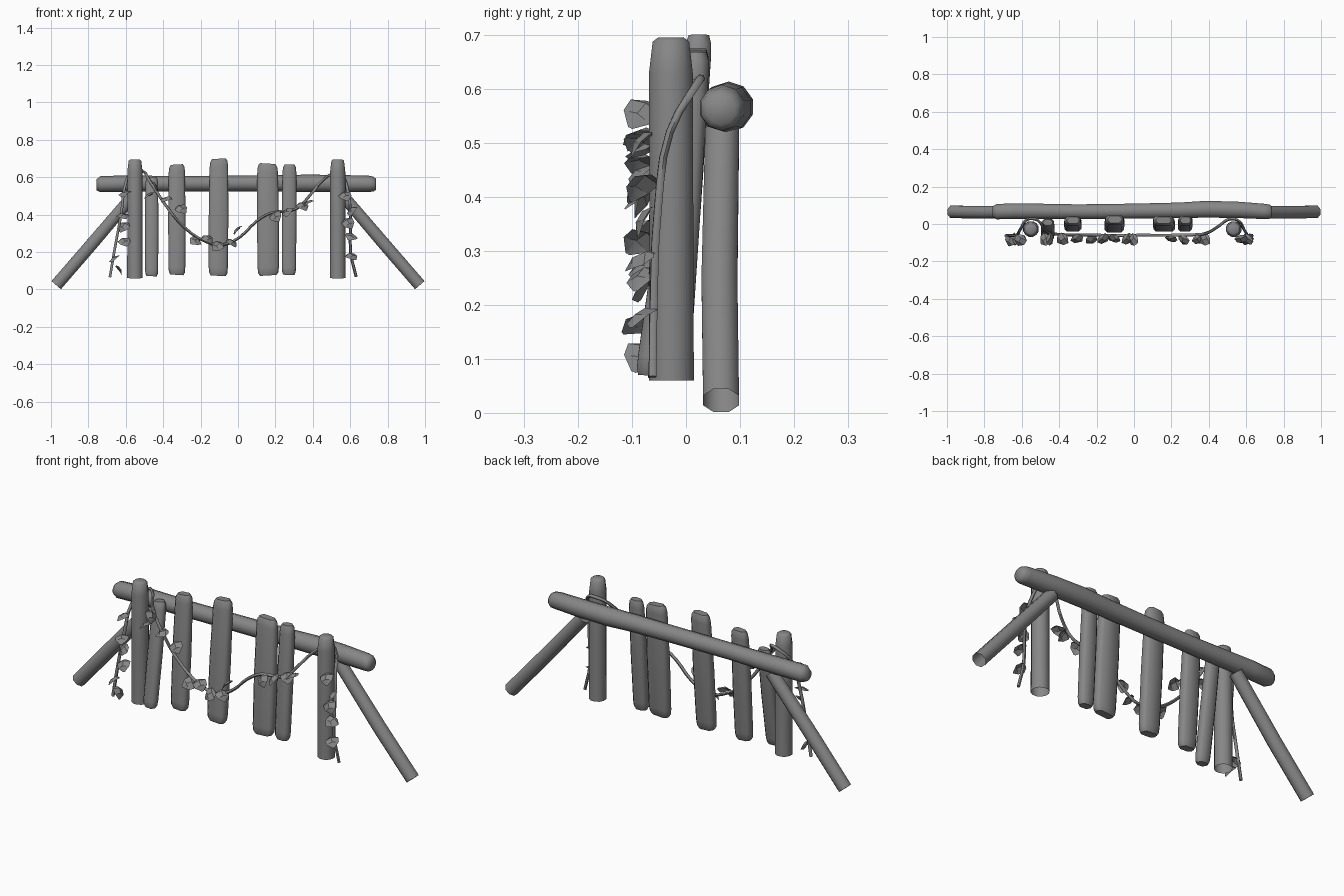
import bpy, bmesh, math, random
from mathutils import Vector, Matrix

if "Cube" in bpy.data.objects:
    bpy.data.objects.remove(bpy.data.objects["Cube"])

random.seed(4)
grey = bpy.data.materials.new("dark_grey")
grey.diffuse_color = (0.24, 0.24, 0.24, 1)
grey.use_nodes = True
grey.node_tree.nodes["Principled BSDF"].inputs["Base Color"].default_value = grey.diffuse_color


def finish(name, bm, angle=40):
    bmesh.ops.recalc_face_normals(bm, faces=bm.faces)
    me = bpy.data.meshes.new(name)
    bm.to_mesh(me)
    bm.free()
    me.materials.append(grey)
    ob = bpy.data.objects.new(name, me)
    bpy.context.collection.objects.link(ob)
    bpy.ops.object.select_all(action='DESELECT')
    ob.select_set(True)
    bpy.context.view_layer.objects.active = ob
    bpy.ops.object.shade_smooth_by_angle(angle=math.radians(angle))
    return ob


def loft(name, rings, angle=50, open_start=False):
    bm = bmesh.new()
    loops = [[bm.verts.new(p) for p in r] for r in rings]
    n = len(loops[0])
    for a, b in zip(loops, loops[1:]):
        for i in range(n):
            bm.faces.new((a[i], a[(i + 1) % n], b[(i + 1) % n], b[i]))
    if not open_start:
        bm.faces.new(loops[0])
    bm.faces.new(loops[-1])
    return finish(name, bm, angle)


def log(name, stations, sides, open_start=False):
    # stations: (centre, radius); rings stand square to the overall axis
    pts = [Vector(c) for c, r in stations]
    q = (pts[-1] - pts[0]).to_track_quat('Z', 'Y')
    rings = []
    for c, (_, r) in zip(pts, stations):
        rings.append([c + q @ Vector((r * math.cos(t), r * math.sin(t), 0))
                      for t in [(i + 0.5) * math.tau / sides for i in range(sides)]])
    return loft(name, rings, 60, open_start)


# top beam, slightly lumpy
log("top_beam", [((-0.757, 0.066, 0.56), 0.029), ((-0.735, 0.066, 0.563), 0.043),
                 ((-0.63, 0.069, 0.565), 0.044), ((-0.3, 0.066, 0.566), 0.041),
                 ((0.0, 0.069, 0.567), 0.042), ((0.25, 0.073, 0.568), 0.044),
                 ((0.38, 0.079, 0.567), 0.047), ((0.55, 0.076, 0.566), 0.046),
                 ((0.7, 0.067, 0.565), 0.043), ((0.725, 0.066, 0.563), 0.040),
                 ((0.739, 0.065, 0.562), 0.028)], 10)

# slanted braces, open at the foot
for side, tag in ((-1, "left"), (1, "right")):
    log("brace_" + tag, [((side * 0.972, 0.065, 0.023), 0.036),
                         ((side * 0.78, 0.062, 0.245), 0.036),
                         ((side * 0.545, 0.067, 0.52), 0.034)], 8, True)

# upright posts, open at the foot
for x, tag in ((-0.551, "left"), (0.533, "right")):
    log("post_" + tag, [((x, -0.027, 0.06), 0.043), ((x, -0.027, 0.35), 0.042),
                        ((x, -0.028, 0.63), 0.042), ((x, -0.028, 0.688), 0.035),
                        ((x, -0.028, 0.696), 0.024)], 12, True)


# leaning planks with chamfered, rounded ends
def plank(name, bottom, top, width, thick, skew):
    b, t = Vector(bottom), Vector(top)
    rings = []
    for f, s in ((0, .78), (.025, .95), (.07, 1), (.5, 1.03), (.93, .97), (.975, .9), (1, .72)):
        c = b.lerp(t, f)
        hw, ht = width / 2 * s, thick / 2 * s
        k = 0.013
        prof = [(-hw + k, -ht), (hw - k, -ht), (hw, -ht + k), (hw, ht - k),
                (hw - k, ht), (-hw + k, ht), (-hw, ht - k), (-hw, -ht + k)]
        rings.append([c + Vector((x, y, skew * x * (1 if f > .5 else -1)))
                      for x, y in prof])
    loft(name, rings)


plank("plank_1", (-0.462, -0.070, 0.071), (-0.461, 0.008, 0.60), 0.070, 0.048, 0.05)
plank("plank_2", (-0.327, -0.018, 0.078), (-0.327, 0.020, 0.668), 0.090, 0.05, 0.06)
plank("plank_3", (-0.106, -0.022, 0.073), (-0.102, 0.024, 0.699), 0.102, 0.052, 0.06)
plank("plank_4", (0.162, -0.018, 0.075), (0.158, 0.020, 0.673), 0.114, 0.05, -0.06)
plank("plank_5", (0.272, -0.018, 0.078), (0.275, 0.020, 0.668), 0.076, 0.05, 0.03)

# vine draped behind the posts and across the planks
path = [(-0.685, -0.062, 0.065), (-0.655, -0.062, 0.24), (-0.622, -0.055, 0.42),
        (-0.603, -0.02, 0.56), (-0.565, 0.026, 0.625), (-0.515, 0.020, 0.635),
        (-0.475, -0.035, 0.585), (-0.39, -0.056, 0.455), (-0.285, -0.058, 0.33),
        (-0.175, -0.06, 0.257), (-0.085, -0.062, 0.238), (0.01, -0.06, 0.28),
        (0.1, -0.06, 0.365), (0.18, -0.06, 0.41), (0.31, -0.058, 0.43),
        (0.39, -0.048, 0.51), (0.455, -0.01, 0.585), (0.51, 0.026, 0.618),
        (0.55, 0.022, 0.612), (0.588, -0.03, 0.52), (0.602, -0.052, 0.38),
        (0.602, -0.06, 0.2), (0.632, -0.062, 0.067)]
cu = bpy.data.curves.new("vine", 'CURVE')
cu.dimensions = '3D'
cu.bevel_depth = 0.008
cu.bevel_resolution = 1
cu.resolution_u = 3
cu.use_fill_caps = True
cu.materials.append(grey)
sp = cu.splines.new('BEZIER')
sp.bezier_points.add(len(path) - 1)
for bp, p in zip(sp.bezier_points, path):
    bp.co = p
    bp.handle_left_type = bp.handle_right_type = 'AUTO'
vine = bpy.data.objects.new("vine", cu)
bpy.context.collection.objects.link(vine)
bpy.ops.object.select_all(action='DESELECT')
vine.select_set(True)
bpy.context.view_layer.objects.active = vine
bpy.ops.object.convert(target='MESH')
bpy.ops.object.shade_smooth_by_angle(angle=math.radians(60))

# broad, folded, drooping leaves (x, z of each leaf centre in the front view)
spots = [(-0.605, 0.52), (-0.62, 0.40), (-0.605, 0.345), (-0.612, 0.265), (-0.66, 0.17),
         (-0.64, 0.115), (-0.47, 0.51), (-0.45, 0.565), (-0.375, 0.49), (-0.31, 0.44),
         (-0.22, 0.265), (-0.17, 0.28), (-0.10, 0.24), (-0.04, 0.26), (0.0, 0.325),
         (0.195, 0.40), (0.265, 0.425), (0.34, 0.455), (0.385, 0.47), (0.57, 0.51),
         (0.61, 0.43), (0.585, 0.365), (0.61, 0.29), (0.60, 0.185)]
bm = bmesh.new()
for i, (x, z) in enumerate(spots):
    turn = (1 if i % 2 else -1) * random.uniform(0.3, 1.1)
    rot = (Matrix.Rotation(turn, 3, 'Z')
           @ Matrix.Rotation(random.uniform(0.1, 0.8), 3, 'X')
           @ Matrix.Rotation(random.uniform(-0.8, 0.8), 3, 'Y'))
    start = Vector((x, -0.078, z)) + rot @ Vector((0, 0.020, 0))
    rows = []
    for d, w, h in ((0, 0.010, 0), (0.014, 0.034, 0.008), (0.042, 0.030, 0.004), (0.064, 0.004, -0.016)):
        rows.append([bm.verts.new(start + rot @ Vector((s * w, -d, h - abs(s) * w * 0.35)))
                     for s in (-1, 0, 1)])
    for a, b in zip(rows, rows[1:]):
        for j in (0, 1):
            bm.faces.new((a[j], a[j + 1], b[j + 1], b[j]))
for v in bm.verts:
    v.co.y = max(v.co.y, -0.125)
finish("leaves", bm, 30)
